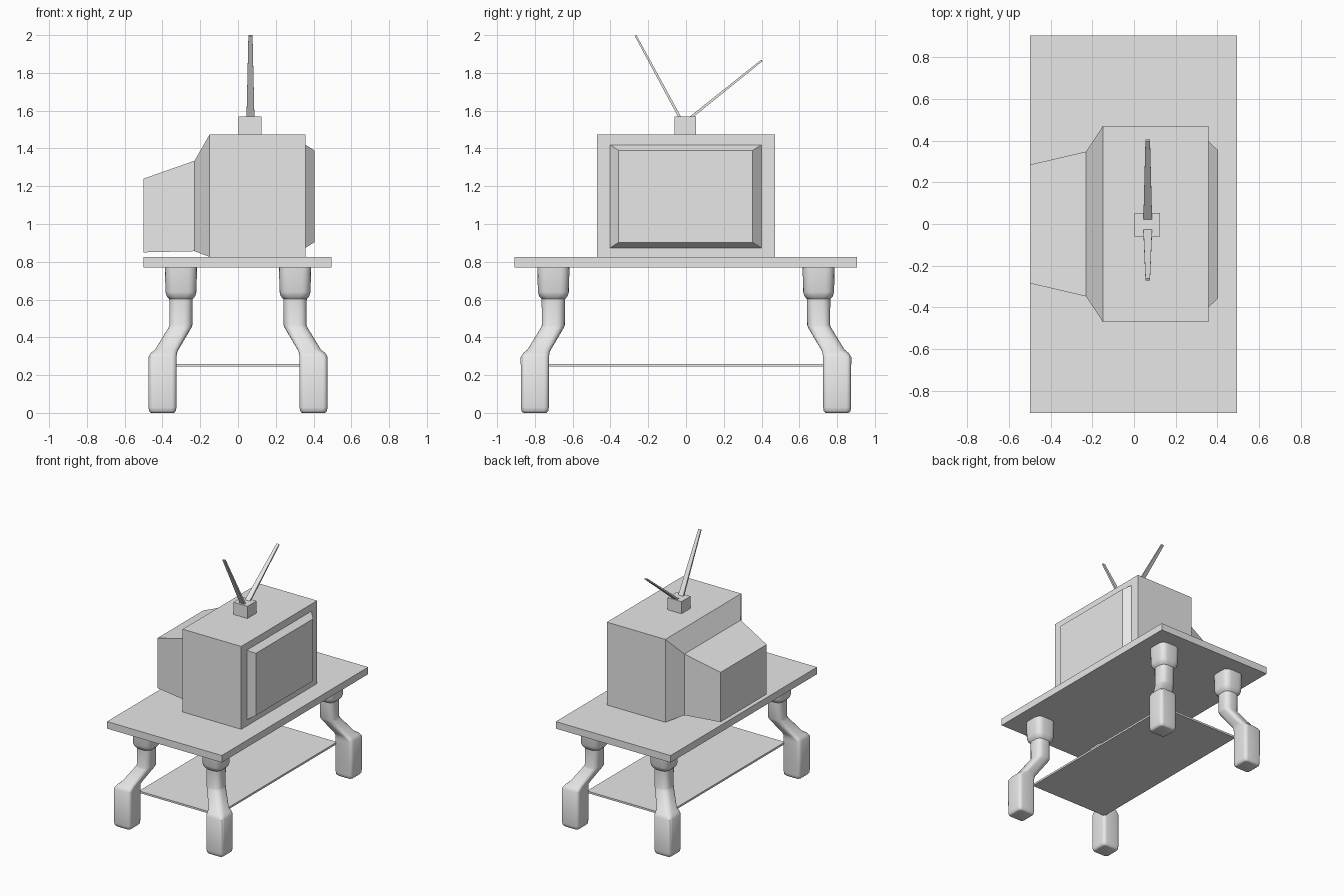
import bpy, bmesh, math
from mathutils import Vector

cube = bpy.data.objects.get("Cube")
if cube:
    bpy.data.objects.remove(cube, do_unlink=True)

grey = bpy.data.materials.new("plain grey")
grey.use_nodes = True
colour = (0.8, 0.8, 0.8, 1)
grey.diffuse_color = colour
grey.node_tree.nodes["Principled BSDF"].inputs["Base Color"].default_value = colour


def loft(name, rings):
    """Skin a list of equal-length point rings and cap both ends."""
    bm = bmesh.new()
    loops = [[bm.verts.new(p) for p in ring] for ring in rings]
    n = len(loops[0])
    for a, b in zip(loops, loops[1:]):
        for i in range(n):
            j = (i + 1) % n
            bm.faces.new((a[i], a[j], b[j], b[i]))
    bm.faces.new(loops[0])
    bm.faces.new(loops[-1])
    bmesh.ops.recalc_face_normals(bm, faces=bm.faces)
    mesh = bpy.data.meshes.new(name)
    bm.to_mesh(mesh)
    bm.free()
    mesh.materials.append(grey)
    obj = bpy.data.objects.new(name, mesh)
    bpy.context.collection.objects.link(obj)
    return obj


def rect_x(x, y0, y1, z0, z1):
    """Rectangle across the x axis."""
    return [(x, y0, z0), (x, y1, z0), (x, y1, z1), (x, y0, z1)]


def box(name, x0, x1, *span):
    return loft(name, [rect_x(x0, *span), rect_x(x1, *span)])


def rounded_square(cx, cy, z, half, corner, steps=4):
    """Axis-aligned square ring with rounded corners."""
    r, points = half * corner, []
    for k in range(4):
        mid = math.radians(45 + 90 * k)
        ox = math.copysign(half - r, math.cos(mid))
        oy = math.copysign(half - r, math.sin(mid))
        for s in range(steps + 1):
            a = math.radians(90 * (k + s / steps))
            points.append((cx + ox + r * math.cos(a), cy + oy + r * math.sin(a), z))
    return points


# Table top and lower shelf
box("table_top", -0.5, 0.495, -0.908, 0.905, 0.77, 0.825)
box("lower_shelf", -0.34, 0.34, -0.74, 0.74, 0.245, 0.26)

# Legs: height, outward shift, half width, corner roundness
LEG = [
    (0.77, 0, 0.085, 0.55), (0.64, 0, 0.082, 0.55), (0.617, 0, 0.075, 0.6),
    (0.603, 0, 0.062, 0.7), (0.465, 0, 0.061, 0.7), (0.45, 0.006, 0.061, 0.7),
    (0.335, 0.075, 0.062, 0.6), (0.318, 0.09, 0.069, 0.45), (0.295, 0.098, 0.075, 0.35),
    (0.03, 0.098, 0.074, 0.35), (0.01, 0.098, 0.071, 0.35), (0.002, 0.098, 0.064, 0.35),
    (0, 0.098, 0.058, 0.35),
]
for sx, side in ((1, "left"), (-1, "right")):
    for sy, end in ((-1, "front"), (1, "back")):
        leg = loft(f"{end}_{side}_leg", [
            rounded_square(sx * (0.302 + d), sy * (0.702 + d), z, h, c)
            for z, d, h, c in LEG])
        for o in bpy.context.selected_objects:
            o.select_set(False)
        leg.select_set(True)
        bpy.context.view_layer.objects.active = leg
        bpy.ops.object.shade_smooth_by_angle(angle=math.radians(40))

# Television case with stepped tube housing behind
loft("television_case", [
    rect_x(-0.5, -0.285, 0.285, 0.85, 1.24),
    rect_x(-0.23, -0.348, 0.348, 0.856, 1.335),
    rect_x(-0.15, -0.47, 0.47, 0.826, 1.475),
    rect_x(0.357, -0.47, 0.47, 0.826, 1.475),
])

# Raised screen with sloping rim
loft("screen", [
    rect_x(0.356, -0.402, 0.4, 0.873, 1.42),
    rect_x(0.404, -0.357, 0.353, 0.903, 1.39),
])

# Aerial block and two flat tapering rods
box("aerial_block", 0.003, 0.124, -0.06, 0.052, 1.475, 1.57)


def aerial(name, base, tip):
    a, b = Vector((0.066, *base)), Vector((0.066, *tip))
    across = (b - a).normalized().cross(Vector((1, 0, 0)))
    rings = []
    for p, w, t in ((a, 0.021, 0.007), (b, 0.011, 0.005)):
        rings.append([p + Vector((i * w, 0, 0)) + across * (j * t)
                      for i, j in ((-1, -1), (1, -1), (1, 1), (-1, 1))])
    return loft(name, rings)


aerial("long_aerial", (-0.03, 1.56), (-0.267, 1.998))
aerial("short_aerial", (0.02, 1.56), (0.402, 1.866))
